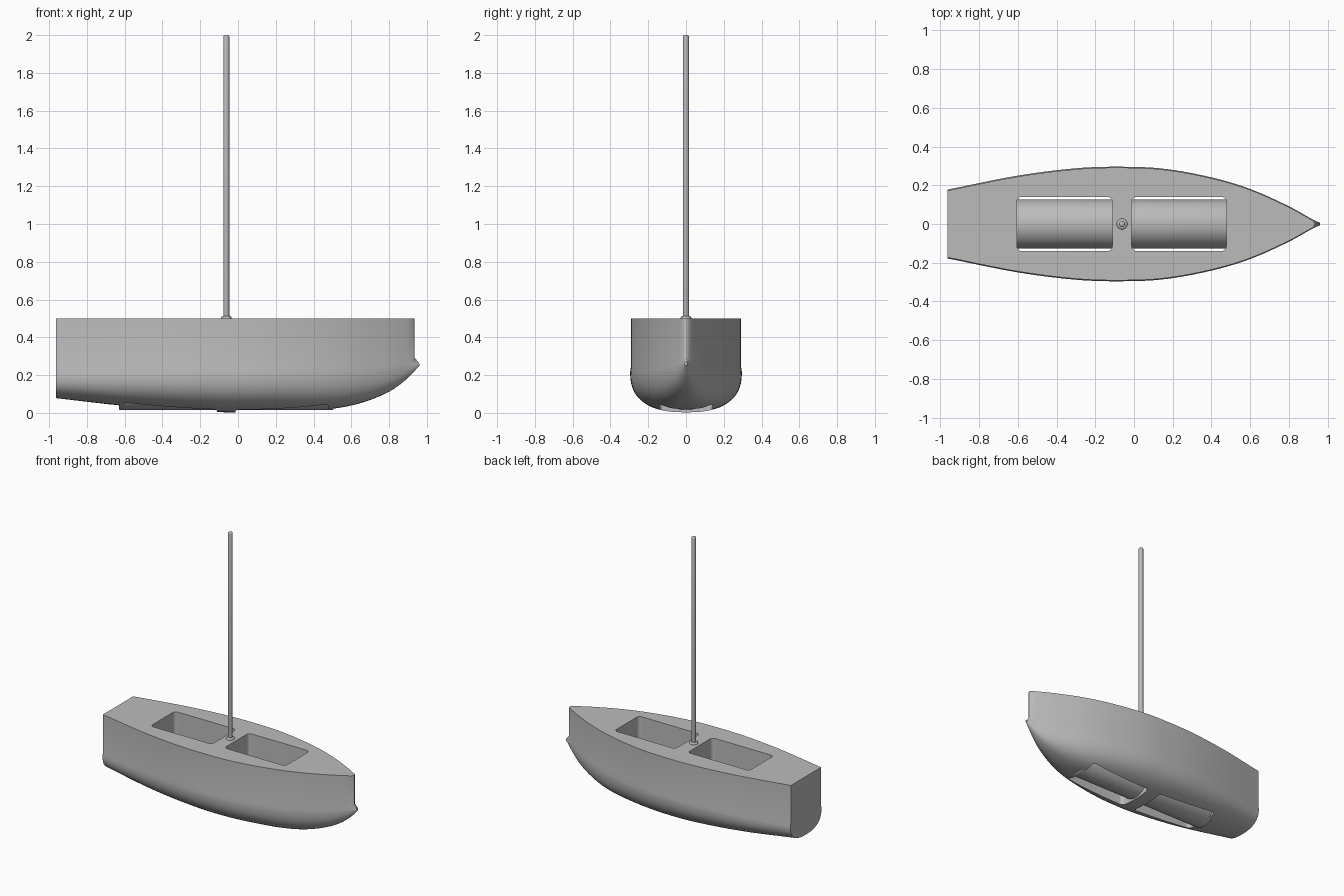
import bpy, bmesh, math
from mathutils import Matrix, Vector

if "Cube" in bpy.data.objects:
    bpy.data.objects.remove(bpy.data.objects["Cube"], do_unlink=True)

grey = bpy.data.materials.new("plain grey")
grey.use_nodes = True
grey.diffuse_color = (0.5, 0.5, 0.5, 1)
grey.node_tree.nodes["Principled BSDF"].inputs["Base Color"].default_value = (0.5, 0.5, 0.5, 1)


def add_object(name, bm):
    bmesh.ops.recalc_face_normals(bm, faces=bm.faces)
    mesh = bpy.data.meshes.new(name)
    bm.to_mesh(mesh)
    bm.free()
    mesh.materials.append(grey)
    obj = bpy.data.objects.new(name, mesh)
    bpy.context.collection.objects.link(obj)
    return obj


def smooth(obj, angle=35):
    bpy.ops.object.select_all(action='DESELECT')
    obj.select_set(True)
    bpy.context.view_layer.objects.active = obj
    bpy.ops.object.shade_smooth_by_angle(angle=math.radians(angle))


def curve_at(points, x):
    """Smooth interpolation through a short list of (x, value) points."""
    i = max(k for k in range(len(points) - 1) if points[k][0] <= x or k == 0)

    def slope(k):
        a, b = points[max(k - 1, 0)], points[min(k + 1, len(points) - 1)]
        return (b[1] - a[1]) / (b[0] - a[0])
    (x0, v0), (x1, v1) = points[i], points[i + 1]
    d = x1 - x0
    t = (x - x0) / d
    return ((2 * t**3 - 3 * t**2 + 1) * v0 + (t**3 - 2 * t**2 + t) * d * slope(i)
            + (3 * t**2 - 2 * t**3) * v1 + (t**3 - t**2) * d * slope(i + 1))


# Hull lines: half width, keel height and lip height along the length
DECK, STERN, BOW, STEM = 0.5, -0.963, 0.96, 0.935
beam = [(STERN, 0.173), (-0.6, 0.245), (-0.3, 0.283), (-0.08, 0.291), (0.15, 0.281),
        (0.4, 0.236), (0.6, 0.176), (0.8, 0.087), (STEM, 0.012), (BOW, 0.002)]
keel = [(STERN, 0.078), (-0.6, 0.037), (-0.3, 0.014), (-0.05, 0.003), (0.3, 0.009),
        (0.5, 0.022), (0.65, 0.052), (0.8, 0.112), (0.9, 0.185), (BOW, 0.25)]
lip = [(STERN, 0.2), (-0.3, 0.215), (0.3, 0.222), (0.7, 0.235), (BOW, 0.262)]


def section(x):
    """Closed cross-section: straight topsides, a small lip and a round bilge."""
    w, low, edge = curve_at(beam, x), curve_at(keel, x), curve_at(lip, x)
    top_x = min(x, STEM)
    half = [(top_x, w, DECK), (top_x, w, edge + 0.03)]
    steps = 14
    for k in range(steps):
        a = k / steps * math.pi / 2
        half.append((x, (w + 0.005) * math.cos(a) ** 0.8, edge - (edge - low) * math.sin(a) ** 0.8))
    other = [(px, -py, pz) for px, py, pz in reversed(half)]
    return half + [(x, 0, low)] + other


bm = bmesh.new()
stations = 56
rings = [[bm.verts.new(p) for p in section(STERN + (BOW - STERN) * s / stations)]
         for s in range(stations + 1)]
for a, b in zip(rings, rings[1:]):
    for k in range(len(a)):
        n = (k + 1) % len(a)
        bm.faces.new((a[k], a[n], b[n], b[k]))
bm.faces.new(rings[0])
bm.faces.new(rings[-1])
hull = add_object("hull", bm)


# Two rounded wells cut right through the hull
def well_cutter(name, x0, x1, half_y, radius):
    bm = bmesh.new()
    cx, hx = (x0 + x1) / 2, (x1 - x0) / 2
    outline = []
    for quarter, (sx, sy) in enumerate([(1, 1), (-1, 1), (-1, -1), (1, -1)]):
        for k in range(6):
            a = (quarter + k / 5) * math.pi / 2
            outline.append(bm.verts.new((cx + sx * (hx - radius) + radius * math.cos(a),
                                         sy * (half_y - radius) + radius * math.sin(a), -0.1)))
    face = bm.faces.new(outline)
    up = bmesh.ops.extrude_face_region(bm, geom=[face])
    bmesh.ops.translate(bm, vec=(0, 0, 0.8),
                        verts=[v for v in up["geom"] if isinstance(v, bmesh.types.BMVert)])
    cutter = add_object(name, bm)
    cutter.hide_render = True
    return cutter


cutters = [well_cutter("aft_well_cutter", -0.605, -0.112, 0.14, 0.025),
           well_cutter("fore_well_cutter", -0.012, 0.477, 0.14, 0.025)]
for cutter in cutters:
    cut = hull.modifiers.new("well", 'BOOLEAN')
    cut.operation = 'DIFFERENCE'
    cut.solver = 'EXACT'
    cut.object = cutter
bpy.context.view_layer.update()
evaluated = hull.evaluated_get(bpy.context.evaluated_depsgraph_get())
hull.data = bpy.data.meshes.new_from_object(evaluated)
hull.modifiers.clear()
for cutter in cutters:
    bpy.data.objects.remove(cutter, do_unlink=True)
smooth(hull)


def add_rod(name, radius, start, end, sides, bevel):
    """Round rod between two points, with softened ends."""
    start, end = Vector(start), Vector(end)
    axis = end - start
    bm = bmesh.new()
    place = Matrix.Translation((start + end) / 2) @ axis.to_track_quat('Z', 'Y').to_matrix().to_4x4()
    bmesh.ops.create_cone(bm, cap_ends=True, segments=sides, radius1=radius, radius2=radius,
                          depth=axis.length, matrix=place)
    rims = [e for e in bm.edges if abs((e.verts[0].co - e.verts[1].co).dot(axis)) < 1e-5]
    bmesh.ops.bevel(bm, geom=rims, offset=bevel, segments=3, affect='EDGES', profile=0.5)
    rod = add_object(name, bm)
    smooth(rod)
    return rod


# Long tube lying in the bottom of both wells
add_rod("ballast_tube", 0.126, (-0.63, 0, 0.14), (0.505, 0, 0.14), 64, 0.008)

# Mast and its small collar on the deck
add_rod("mast", 0.016, (-0.062, 0, 0.3), (-0.062, 0, 2.0), 16, 0.009)
add_rod("mast_collar", 0.028, (-0.062, 0, 0.48), (-0.062, 0, 0.512), 16, 0.008)
